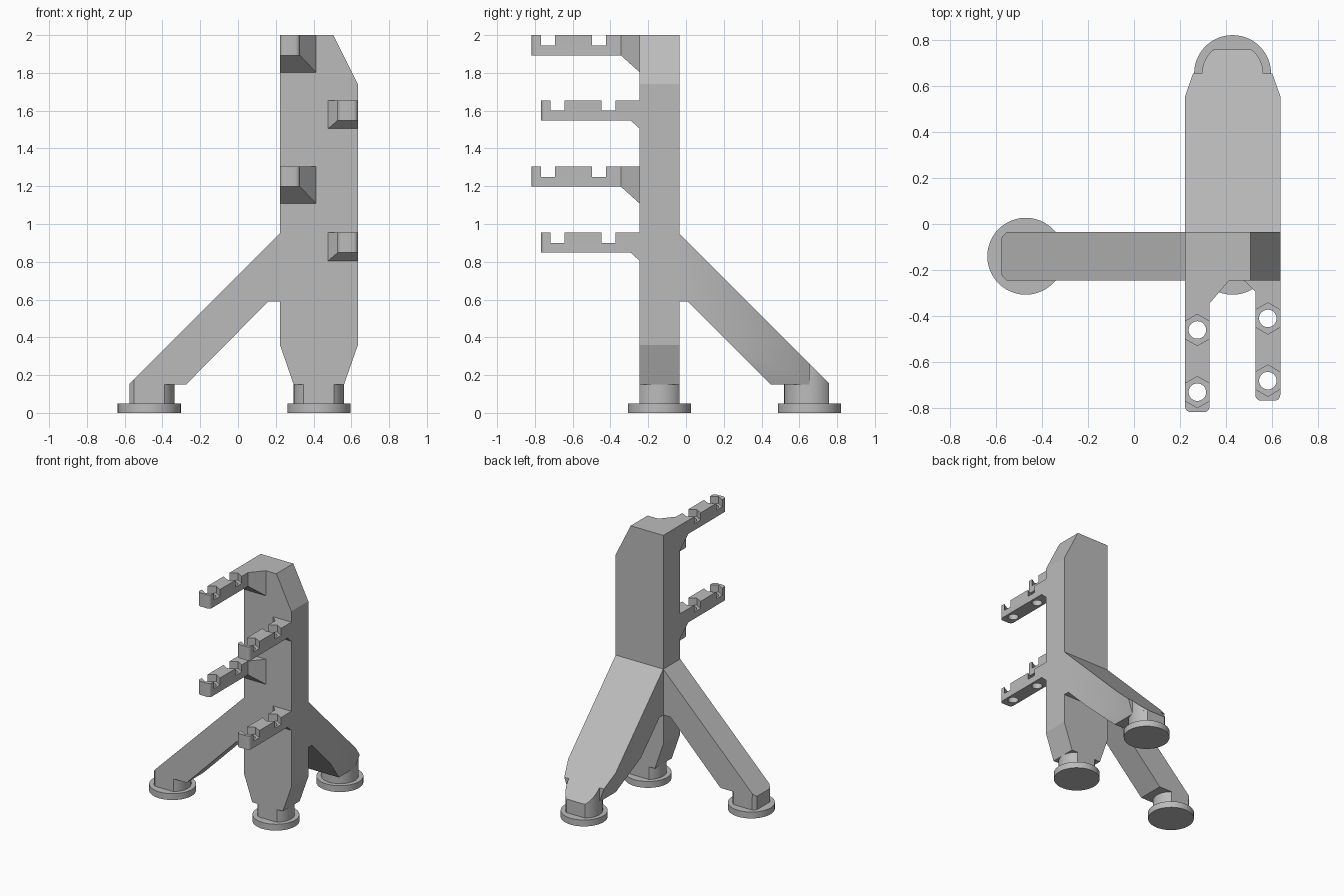
import bpy, bmesh, math
from mathutils import Vector

cube = bpy.data.objects.get("Cube")
if cube:
    bpy.data.objects.remove(cube)

grey = bpy.data.materials.new("plain grey")
grey.use_nodes = True
COLOUR = (0.5, 0.5, 0.5, 1)
grey.diffuse_color = COLOUR
grey.node_tree.nodes["Principled BSDF"].inputs["Base Color"].default_value = COLOUR

# Column extents
X0, X1, Y0, Y1 = 0.222, 0.635, -0.245, -0.035
XC, YC = 0.428, -0.14
POST_R, CLIP = 0.133, 0.105
AXES = {"x": lambda u, v, w: (w, u, v),
        "y": lambda u, v, w: (u, w, v),
        "z": lambda u, v, w: (u, v, w)}


def finish(name, bm):
    bmesh.ops.recalc_face_normals(bm, faces=bm.faces)
    mesh = bpy.data.meshes.new(name)
    bm.to_mesh(mesh)
    bm.free()
    mesh.materials.append(grey)
    obj = bpy.data.objects.new(name, mesh)
    bpy.context.collection.objects.link(obj)
    return obj


def prism(name, pts, axis, lo, hi):
    """Extrude a flat outline along an axis."""
    bm = bmesh.new()
    place = AXES[axis]
    a = [bm.verts.new(place(u, v, lo)) for u, v in pts]
    b = [bm.verts.new(place(u, v, hi)) for u, v in pts]
    bm.faces.new(a)
    bm.faces.new(b)
    for i in range(len(pts)):
        j = (i + 1) % len(pts)
        bm.faces.new((a[i], a[j], b[j], b[i]))
    return finish(name, bm)


def arc(cx, cy, r, start, end, n):
    return [(cx + r * math.cos(math.radians(start + (end - start) * i / n)),
             cy + r * math.sin(math.radians(start + (end - start) * i / n)))
            for i in range(n + 1)]


def circle(cx, cy, r, n=48):
    return arc(cx, cy, r, 0, 360, n)[:-1]


def combine(obj, cutter, operation):
    """Apply a boolean and discard the cutter."""
    cutter.hide_render = True
    mod = obj.modifiers.new("cut", "BOOLEAN")
    mod.operation, mod.solver, mod.object = operation, "EXACT", cutter
    graph = bpy.context.evaluated_depsgraph_get()
    mesh = bpy.data.meshes.new_from_object(obj.evaluated_get(graph))
    obj.modifiers.clear()
    obj.data = mesh
    bpy.data.objects.remove(cutter)


def smooth(obj):
    bpy.ops.object.select_all(action="DESELECT")
    obj.select_set(True)
    bpy.context.view_layer.objects.active = obj
    bpy.ops.object.shade_smooth_by_angle(angle=math.radians(25))


# Column, tapered at the foot and clipped at one top corner
front_outline = [(0.295, 0.15), (X0, 0.36), (X0, 2), (0.505, 2),
                 (X1, 1.74), (X1, 0.36), (0.561, 0.15)]
prism("column", front_outline, "y", Y0, Y1)

# Side leg, rounded where it meets its foot
SX, BY = -0.47, 0.653
side_leg = prism("side_leg", [(X0, 0.95), (X0, 0.59), (0.16, 0.59),
                              (-0.275, 0.15), (-0.58, 0.15)], "y", Y0, Y1)
a = math.degrees(math.asin(CLIP / POST_R))
end = [(max(x, SX - CLIP), y) for x, y in arc(SX, YC, POST_R, 180 - a, 180 + a, 24)]
combine(side_leg, prism("cutter", [(1, Y1 + 0.01), (SX - 0.05, Y1 + 0.01)] + end
                        + [(SX - 0.05, Y0 - 0.01), (1, Y0 - 0.01)], "z", 0, 1.5), "INTERSECT")
smooth(side_leg)

# Back leg, as wide as the column and sharing its taper
back_leg = prism("back_leg", [(Y1, 0.95), (Y1, 0.59), (0.01, 0.59),
                              (0.45, 0.15), (0.765, 0.15)], "x", X0, X1)
wide = 0.01
taper = [(0.295, 0.14), (0.295, 0.15), (X0, 0.36), (X0 - wide, 0.39), (X0 - wide, 1.2),
         (X1 + wide, 1.2), (X1 + wide, 0.39), (X1, 0.36), (0.561, 0.15), (0.561, 0.14)]
combine(back_leg, prism("cutter", taper, "y", -0.5, 1), "INTERSECT")
end = [(x, min(y, BY + CLIP)) for x, y in arc(XC, BY, POST_R, 0, 180, 32)]
combine(back_leg, prism("cutter", [(0.7, -0.2), (0.7, BY)] + end
                        + [(0.15, BY), (0.15, -0.2)], "z", 0, 1.5), "INTERSECT")
smooth(back_leg)


# Feet: round pad and a post trimmed flush with its leg
def foot(name, cx, cy, trim):
    smooth(prism(name + "_pad", circle(cx, cy, 0.167), "z", 0, 0.05))
    pts = [(cx + max(trim[0], min(trim[1], x)), cy + max(trim[2], min(trim[3], y)))
           for x, y in circle(0, 0, POST_R)]
    smooth(prism(name + "_post", pts, "z", 0.05, 0.15))


foot("front_foot", XC, YC, (-1, 1, -CLIP, CLIP))
foot("side_foot", SX, YC, (-CLIP, 1, -CLIP, CLIP))
foot("back_foot", XC, BY, (-1, 1, -1, CLIP))


# Arms with a flared root, nut pockets and bolt holes
def arm(name, x0, x1, top, tip, root, flare, flare_side, holes):
    r, low = 0.025, top - 0.107
    outline = ([(x1, root), (x0, root)] + arc(x0 + r, tip + r, r, 180, 270, 6)
               + arc(x1 - r, tip + r, r, 270, 360, 6))
    bar = prism(name, outline, "z", low, top)
    mid = (x0 + x1) / 2
    for y in holes:
        hexagon = arc(mid, y, 0.068, 90, 390, 5)
        combine(bar, prism("cutter", hexagon, "z", top - 0.055, top + 0.05), "DIFFERENCE")
        combine(bar, prism("cutter", circle(mid, y, 0.038, 32), "z", low - 0.05, top), "DIFFERENCE")
    smooth(bar)
    wide0 = x0 - flare if flare_side < 0 else x0
    wide1 = x1 + flare if flare_side > 0 else x1
    bm = bmesh.new()
    for y, xs, z in ((root, (x0, x1), low), (Y0, (wide0, wide1), low - (root - Y0) * -0.9)):
        for x in xs:
            bm.verts.new((x, y, z))
            bm.verts.new((x, y, top))
    bmesh.ops.convex_hull(bm, input=bm.verts)
    bmesh.ops.dissolve_limit(bm, angle_limit=0.01, verts=bm.verts, edges=bm.edges)
    finish(name + "_root", bm)


for level, top in (("upper", 2), ("lower", 1.305)):
    arm(level + "_right_arm", X0, 0.328, top, -0.817, -0.345, 0.085, 1, (-0.46, -0.73))
for level, top in (("upper", 1.655), ("lower", 0.955)):
    arm(level + "_left_arm", 0.527, X1, top, -0.767, -0.293, 0.05, -1, (-0.41, -0.68))
